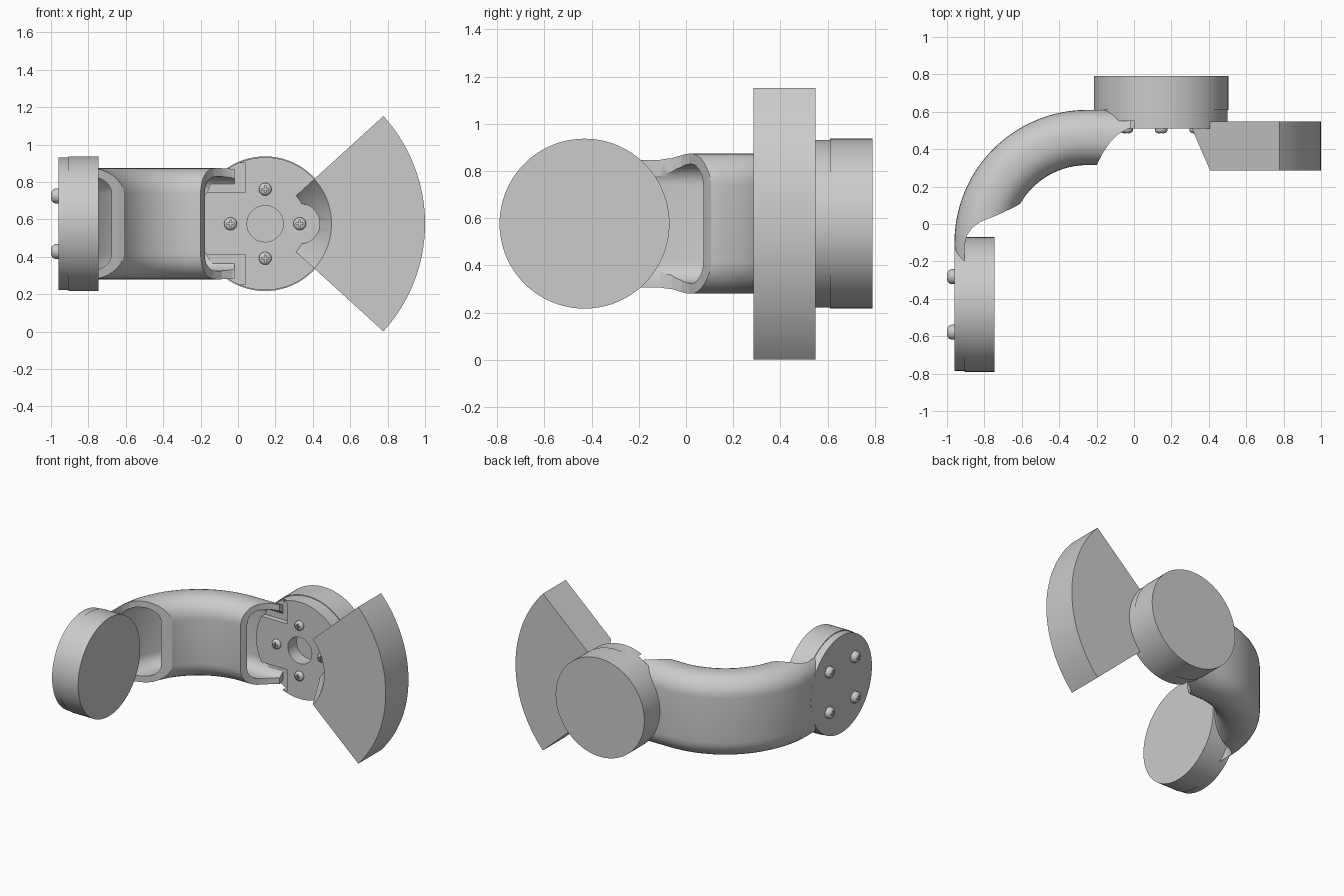
import bpy, bmesh
from math import sin, cos, pi, radians
from mathutils import Matrix, Vector

if "Cube" in bpy.data.objects:
    bpy.data.objects.remove(bpy.data.objects["Cube"])

CZ = 0.577          # height of both joint axes
HX, LY = 0.145, -0.43   # rear joint x, side joint y


def finish(name, bm, smooth=True):
    bmesh.ops.remove_doubles(bm, verts=bm.verts, dist=1e-6)
    bmesh.ops.recalc_face_normals(bm, faces=bm.faces)
    me = bpy.data.meshes.new(name)
    bm.to_mesh(me)
    bm.free()
    ob = bpy.data.objects.new(name, me)
    bpy.context.collection.objects.link(ob)
    if smooth:
        shade(ob)
    return ob


def select(ob):
    bpy.ops.object.select_all(action='DESELECT')
    ob.select_set(True)
    bpy.context.view_layer.objects.active = ob


def shade(ob):
    select(ob)
    bpy.ops.object.shade_smooth_by_angle(angle=radians(35))


def disc(name, axis, a, b, r, u, v=CZ, seg=96):
    """Cylinder along x or y from a to b, centred on (u, v)."""
    bm = bmesh.new()
    bmesh.ops.create_cone(bm, cap_ends=True, segments=seg, radius1=r, radius2=r, depth=b - a)
    m = (a + b) / 2
    if axis == 'x':
        mat = Matrix.Translation((m, u, v)) @ Matrix.Rotation(pi / 2, 4, 'Y')
    else:
        mat = Matrix.Translation((u, m, v)) @ Matrix.Rotation(pi / 2, 4, 'X')
    bmesh.ops.transform(bm, matrix=mat, verts=bm.verts)
    return finish(name, bm)


def box(name, lo, hi):
    lo, hi = Vector(lo), Vector(hi)
    bm = bmesh.new()
    bmesh.ops.create_cube(bm, size=1)
    for w in bm.verts:
        w.co = (lo + hi) / 2 + w.co * (hi - lo)
    return finish(name, bm, False)


def prism(name, pts, z0, z1):
    bm = bmesh.new()
    f = bm.faces.new([bm.verts.new((x, y, z0)) for x, y in pts])
    g = bmesh.ops.extrude_face_region(bm, geom=[f])['geom']
    bmesh.ops.translate(bm, vec=(0, 0, z1 - z0), verts=[e for e in g if isinstance(e, bmesh.types.BMVert)])
    return finish(name, bm, False)


def cut(ob, *cutters):
    for c in cutters:
        select(ob)
        m = ob.modifiers.new('cut', 'BOOLEAN')
        m.operation, m.solver, m.object = 'DIFFERENCE', 'EXACT', c
        # cut before smoothing
        bpy.ops.object.modifier_move_to_index(modifier='cut', index=0)
        bpy.ops.object.modifier_apply(modifier='cut')
        bpy.data.objects.remove(c)
    shade(ob)


def rounded_rect(hw, hh, r, n=8):
    out = []
    for k, (sx, sy) in enumerate([(1, 1), (-1, 1), (-1, -1), (1, -1)]):
        for i in range(n + 1):
            a = pi / 2 * (k + i / n)
            out.append((sx * (hw - r) + r * cos(a), sy * (hh - r) + r * sin(a)))
    return out


# Hollow elbow arm: rounded rectangle swept round a quarter turn with straight ends
AX, AY, RAD = -0.25, -0.1, 0.5625
path = [(Vector((-0.02, AY + RAD, CZ)), Vector((0, 1, 0)))]
for i in range(33):
    a = pi / 2 + pi / 2 * i / 32
    d = Vector((cos(a), sin(a), 0))
    path.append((Vector((AX, AY, CZ)) + d * RAD, d))
path.append((Vector((AX - RAD, -0.26, CZ)), Vector((-1, 0, 0))))
bm = bmesh.new()
skins = []
for t in (0, 0.045):
    prof = rounded_rect(0.1475 - t, 0.297 - t, 0.135 - t)
    skins.append([[bm.verts.new(p + d * u + Vector((0, 0, v))) for u, v in prof] for p, d in path])
n = len(skins[0][0])
for k in range(n):
    j = (k + 1) % n
    for s in skins:
        for r0, r1 in zip(s, s[1:]):
            bm.faces.new((r0[k], r0[j], r1[j], r1[k]))
    for e in (0, -1):
        o, i = skins[0][e], skins[1][e]
        bm.faces.new((o[k], o[j], i[j], i[k]))
arm = finish('elbow_arm', bm)
# Scooped openings at both ends of the arm
cut(arm,
    prism('side_cutter', [(-0.905, -0.5), (-0.905, -0.11), (-0.893, -0.06), (-0.865, -0.02),
                          (-0.82, 0.012), (-0.73, 0.048), (-0.64, 0.09), (-0.55, 0.14), (-0.4, -0.5)], 0, 1.2),
    prism('rear_cutter', [(-0.225, 0.1), (-0.225, 0.27), (-0.2, 0.315), (-0.17, 0.375), (-0.13, 0.435),
                          (-0.085, 0.48), (-0.03, 0.51), (0.1, 0.512), (0.1, 0.1)], 0, 1.2))

# Rear joint: motor disc, mounting plate, counterweight base plate
disc('rear_motor', 'y', 0.61, 0.79, 0.36, HX)
plate = disc('rear_mount_plate', 'y', 0.55, 0.61, 0.355, HX)
cut(plate, disc('hole', 'y', 0.5, 0.65, 0.097, HX, seg=48))
base = disc('counterweight_base', 'y', 0.51, 0.55, 0.355, HX)
cut(base, disc('hole', 'y', 0.45, 0.6, 0.097, HX, seg=48),
    *[box('notch', (-0.3, 0.45, CZ + min(s * 0.168, s * 0.325)),
          (0.04, 0.6, CZ + max(s * 0.168, s * 0.325))) for s in (1, -1)])

# Side joint: plate and motor disc
disc('side_mount_plate', 'x', -0.96, -0.905, 0.355, LY)
disc('side_motor', 'x', -0.905, -0.745, 0.36, LY)

# Counterweight: ring sector with conical inner face
bm = bmesh.new()
rings = []
for i in range(33):
    a = radians(-42.3 + 84.6 * i / 32)
    rings.append([bm.verts.new((HX + r * cos(a), y, CZ + r * sin(a)))
                  for r, y in ((0.355, 0.285), (0.855, 0.285), (0.855, 0.549), (0.2, 0.549))])
for r0, r1 in zip(rings, rings[1:]):
    for k in range(4):
        j = (k + 1) % 4
        bm.faces.new((r0[k], r0[j], r1[j], r1[k]))
bm.faces.new(rings[0])
bm.faces.new(rings[-1])
weight = finish('counterweight', bm)
cut(weight, disc('screw_clearance', 'y', 0.2, 0.512, 0.107, HX + 0.185, seg=48))

# Domed cross-head screw, unit radius, facing -y
bm = bmesh.new()
prof = [(1, 0.2), (1, -0.4), (0.88, -0.72), (0.6, -0.92), (0.3, -1)]
rows = [[bm.verts.new((r * cos(2 * pi * k / 24), y, r * sin(2 * pi * k / 24))) for k in range(24)] for r, y in prof]
for r0, r1 in zip(rows, rows[1:]):
    for k in range(24):
        bm.faces.new((r0[k], r0[k - 1], r1[k - 1], r1[k]))
bm.faces.new(rows[0])
bm.faces.new(rows[-1])
screw = finish('screw', bm)
cut(screw, box('slot', (-0.55, -1.5, -0.12), (0.55, -0.5, 0.12)),
    box('slot', (-0.12, -1.5, -0.55), (0.12, -0.5, 0.55)))


def place(name, loc, size, turn):
    ob = screw.copy()
    ob.name = name
    bpy.context.collection.objects.link(ob)
    ob.location, ob.scale = loc, size
    ob.rotation_euler = (0, 0, turn)


for k in range(4):
    a = k * pi / 2
    place('rear_screw', (HX + 0.185 * cos(a), 0.51, CZ + 0.185 * sin(a)), (0.034, 0.026, 0.034), 0)
    b = a + pi / 4
    place('side_screw', (-0.96, LY + 0.21 * cos(b), CZ + 0.21 * sin(b)), (0.04, 0.04, 0.04), -pi / 2)
bpy.data.objects.remove(screw)
